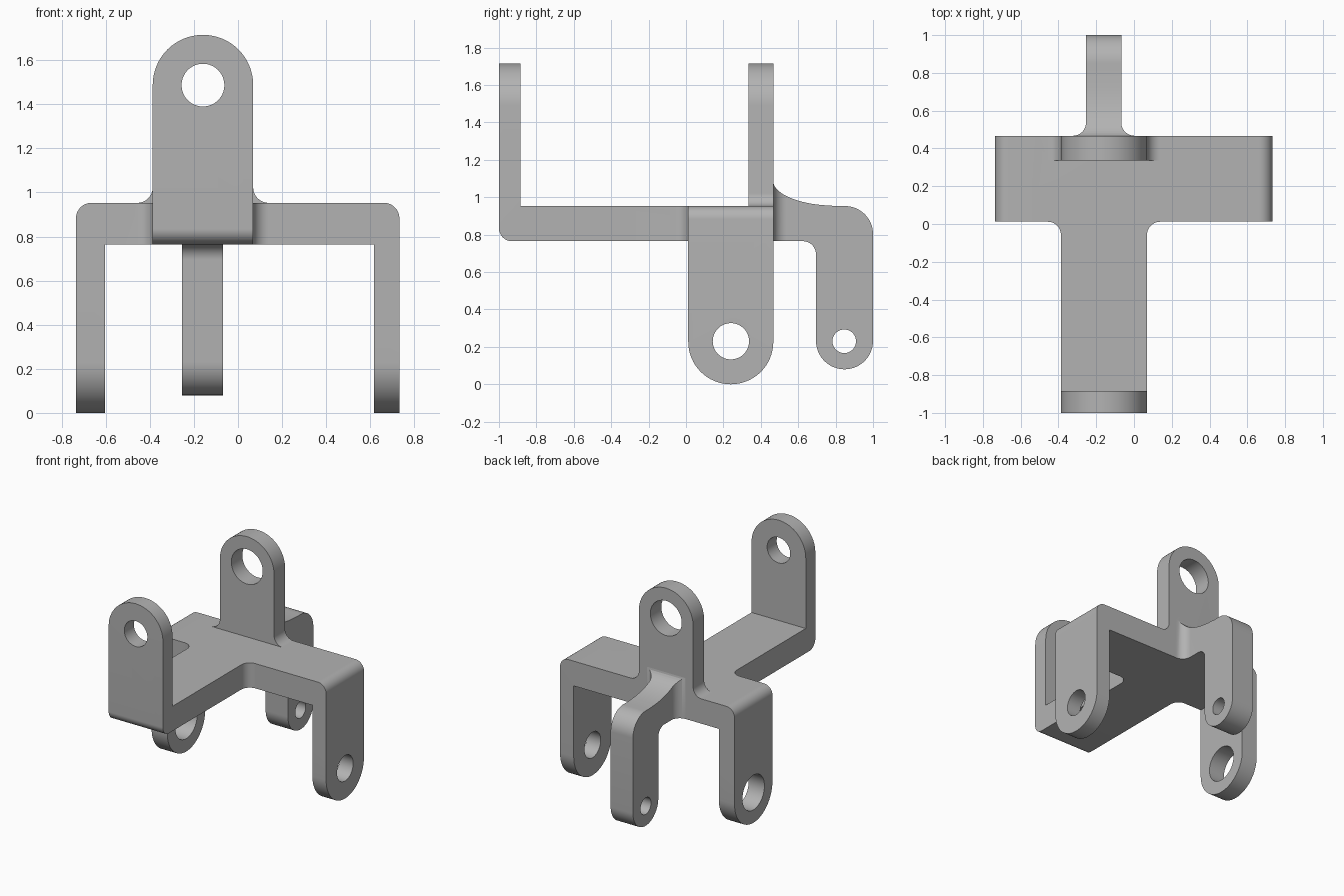
import bpy, bmesh, math
from mathutils import Vector

if "Cube" in bpy.data.objects:
    bpy.data.objects.remove(bpy.data.objects["Cube"], do_unlink=True)

grey = bpy.data.materials.new("plain grey")
grey.use_nodes = True
grey.diffuse_color = (0.45, 0.45, 0.45, 1)
grey.node_tree.nodes["Principled BSDF"].inputs["Base Color"].default_value = grey.diffuse_color


def rounded(corners, steps=16):
    """Outline from (u, v[, radius]) corners, with tangent arcs at the radii."""
    pts = []
    for i, c in enumerate(corners):
        p = Vector(c[:2])
        if len(c) == 2:
            pts.append(p)
            continue
        a = (Vector(corners[i - 1][:2]) - p).normalized()
        b = (Vector(corners[(i + 1) % len(corners)][:2]) - p).normalized()
        # all rounded corners are square, so the arc centre lies at a + b
        for k in range(steps + 1):
            t = k / steps * math.pi / 2
            pts.append(p + c[2] * (a * (1 - math.sin(t)) + b * (1 - math.cos(t))))
    return [p for i, p in enumerate(pts) if (p - pts[i - 1]).length > 1e-4]


def prism(name, axis, outline, lo, hi):
    """Extrude an outline along an axis from lo to hi."""
    place = {"x": lambda p, d: (d, p[0], p[1]),
             "y": lambda p, d: (p[0], d, p[1]),
             "z": lambda p, d: (p[0], p[1], d)}[axis]
    bm = bmesh.new()
    rings = [[bm.verts.new(place(p, d)) for p in outline] for d in (lo, hi)]
    for ring in rings:
        bm.faces.new(ring)
    n = len(outline)
    for i in range(n):
        j = (i + 1) % n
        bm.faces.new((rings[0][i], rings[0][j], rings[1][j], rings[1][i]))
    bmesh.ops.recalc_face_normals(bm, faces=bm.faces)
    mesh = bpy.data.meshes.new(name)
    bm.to_mesh(mesh)
    bm.free()
    mesh.materials.append(grey)
    ob = bpy.data.objects.new(name, mesh)
    bpy.context.collection.objects.link(ob)
    return ob


def combine(ob, tool, operation):
    """Apply a boolean and discard the tool."""
    mod = ob.modifiers.new("combine", "BOOLEAN")
    mod.operation, mod.object, mod.solver = operation, tool, "EXACT"
    bpy.context.view_layer.objects.active = ob
    bpy.ops.object.modifier_apply(modifier=mod.name)
    bpy.data.objects.remove(tool, do_unlink=True)


def drill(ob, axis, u, v, r, lo, hi):
    ring = [(u + r * math.cos(k * math.tau / 64), v + r * math.sin(k * math.tau / 64))
            for k in range(64)]
    combine(ob, prism("drill", axis, ring, lo, hi), "DIFFERENCE")


LOW, TOP, PEAK = 0.765, 0.953, 1.715      # plate underside, plate top, lug top
XL, XR = -0.387, 0.069                    # arm and lug width
YF, YB = 0.012, 0.467                     # crossbar depth
R, F = 0.2275, 0.07                       # lug end radius, small fillet
MID = (XL + XR) / 2

# Crossbar with its two side legs
bracket = prism("bracket", "y", rounded([
    (-0.735, 0), (-0.603, 0), (-0.603, LOW), (0.617, LOW), (0.617, 0),
    (0.732, 0), (0.732, TOP, F), (-0.735, TOP, F)]), YF, YB)
combine(bracket, prism("leg_outline", "x", rounded([
    (YF, 0, R), (YB, 0, R), (YB, 1.2), (YF, 1.2)]), -1, 1), "INTERSECT")

# Front arm bent up into a lug
front_arm = prism("front_arm", "x", rounded([
    (-1, LOW, F), (0.2, LOW), (0.2, TOP), (-0.885, TOP), (-0.885, PEAK), (-1, PEAK)]), XL, XR)
combine(front_arm, prism("lug_outline", "y", rounded([
    (XL, 0.5), (XR, 0.5), (XR, PEAK, R), (XL, PEAK, R)]), -1.2, 0.5), "INTERSECT")

# Filleted web where the arm meets the crossbar
web = prism("web", "z", rounded([
    (XL, -0.3), (XR, -0.3), (XR, YF, F), (0.2, YF), (0.2, 0.15),
    (-0.52, 0.15), (-0.52, YF), (XL, YF, F)]), LOW, TOP)

# Upright lug on the crossbar with filleted foot
upright_lug = prism("upright_lug", "y", rounded([
    (-0.5, 0.86), (0.18, 0.86), (0.18, TOP), (XR, TOP, F), (XR, PEAK, R),
    (XL, PEAK, R), (XL, TOP, F), (-0.5, TOP)]), 0.335, YB)

# Rear arm: flared root, rounded shoulder and hanging lug
flare = [(0.8 - 0.335 * math.sin(t), 1.09 - 0.135 * math.cos(t))
         for t in (k * math.pi / 32 for k in range(17))]
side = rounded([(0.4, LOW), (0.695, LOW, F), (0.695, 0.08, 0.1525),
                (1, 0.08, 0.1525), (1, TOP, 0.15), (0.8, TOP)])
rear_arm = prism("rear_arm", "x", side + flare[1:] + [(0.4, 1.09)], -0.6, 0.3)
combine(rear_arm, prism("rear_plan", "z", rounded([
    (-0.34, 0.42), (0.02, 0.42), (0.02, YB), (-0.067, YB, F), (-0.067, 1.1),
    (-0.254, 1.1), (-0.254, YB, F), (-0.34, YB)]), -0.1, 1.5), "INTERSECT")

for part in (front_arm, web, upright_lug, rear_arm):
    combine(bracket, part, "UNION")

# Pin holes, larger in the upright lug and the right leg
drill(bracket, "y", MID, 1.487, 0.097, -1.1, -0.8)
drill(bracket, "y", MID, 1.487, 0.132, 0.2, 0.6)
drill(bracket, "x", 0.24, 0.23, 0.097, 0.5, 0.9)
drill(bracket, "x", 0.24, 0.23, 0.132, -0.9, -0.5)
drill(bracket, "x", 0.846, 0.23, 0.063, -0.4, 0.1)

# Smooth shading with sharp edges kept
bpy.ops.object.select_all(action="DESELECT")
bracket.select_set(True)
bpy.context.view_layer.objects.active = bracket
bpy.ops.object.shade_smooth_by_angle(angle=math.radians(30))
